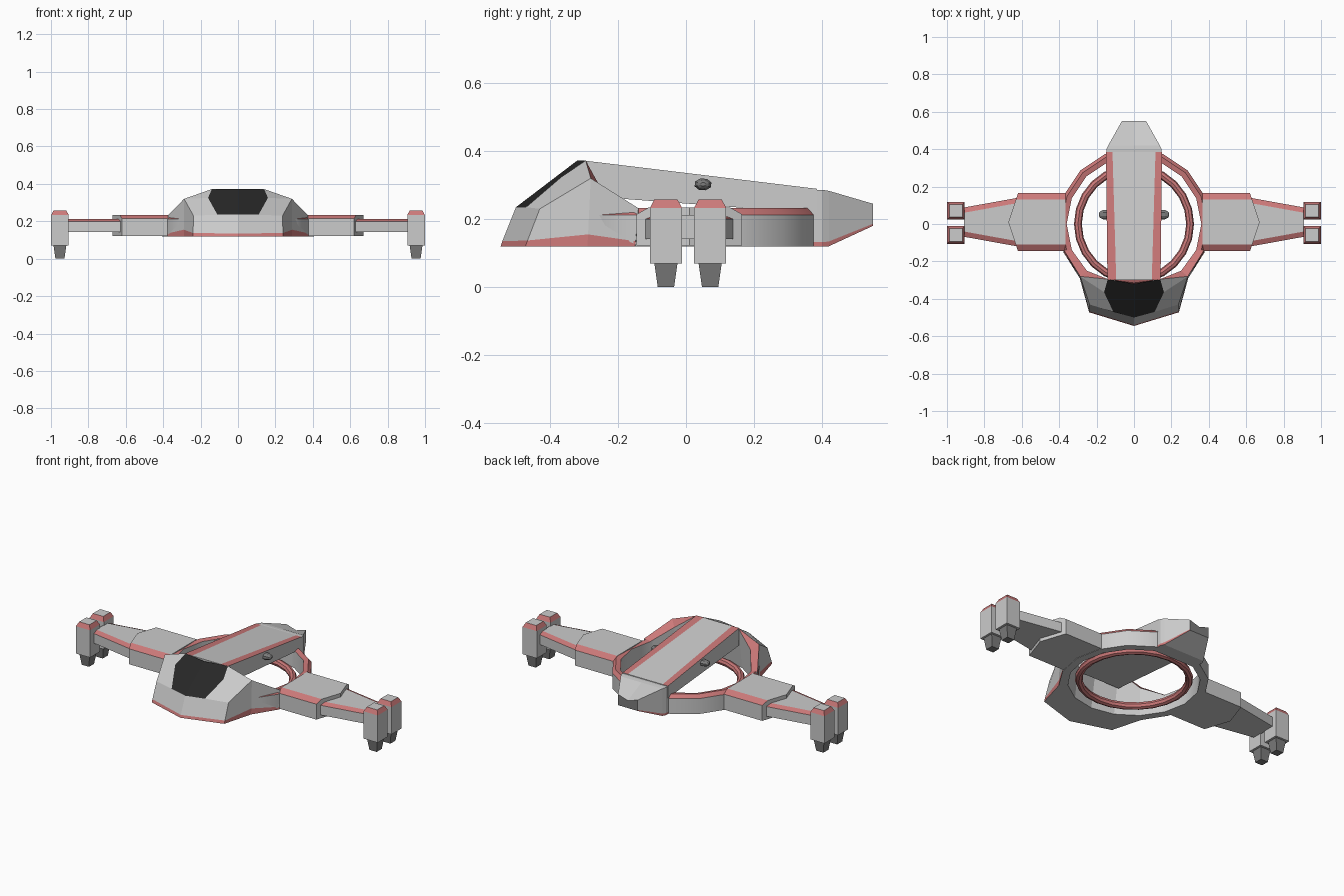
import bpy, bmesh, math

if "Cube" in bpy.data.objects:
    bpy.data.objects.remove(bpy.data.objects["Cube"])

def mat(name, c):
    m = bpy.data.materials.new(name)
    m.diffuse_color = (*c, 1)
    m.use_nodes = True
    m.node_tree.nodes["Principled BSDF"].inputs["Base Color"].default_value = m.diffuse_color
    return m

GREY, RED, BLACK, DARK = range(4)
MATS = [mat("hull grey", (0.6, 0.6, 0.6)), mat("trim red", (0.6, 0.19, 0.19)),
        mat("canopy black", (0.02, 0.02, 0.02)), mat("dark grey", (0.2, 0.2, 0.2))]

def build(name, verts, faces, smooth=False, mirror=False):
    """faces: list of (vertex indices, material)"""
    bm = bmesh.new()
    vs = [bm.verts.new(v) for v in verts]
    for idx, m in faces:
        bm.faces.new([vs[i] for i in idx]).material_index = m
    if mirror:
        g = bmesh.ops.duplicate(bm, geom=bm.verts[:] + bm.edges[:] + bm.faces[:])["geom"]
        for v in g:
            if isinstance(v, bmesh.types.BMVert):
                v.co.x *= -1
        bmesh.ops.remove_doubles(bm, verts=bm.verts, dist=0.0005)
    bmesh.ops.recalc_face_normals(bm, faces=bm.faces)
    me = bpy.data.meshes.new(name)
    bm.to_mesh(me)
    bm.free()
    for m in MATS:
        me.materials.append(m)
    ob = bpy.data.objects.new(name, me)
    bpy.context.collection.objects.link(ob)
    if smooth:
        bpy.ops.object.select_all(action='DESELECT')
        ob.select_set(True)
        bpy.context.view_layer.objects.active = ob
        bpy.ops.object.shade_smooth_by_angle(angle=math.radians(35))
    return ob

def loft(name, sections, colours, caps=None, closed=False, smooth=False, end=GREY):
    """Skin equal-length loops of points; colours has one entry per loop edge."""
    n, k = len(sections[0]), len(sections)
    verts = [p for s in sections for p in s]
    faces = []
    for i in range(k if closed else k - 1):
        a, b = i * n, (i + 1) % k * n
        for j in range(n):
            q = (j + 1) % n
            faces.append(((a + j, a + q, b + q, b + j), colours[j]))
    if not closed:
        for c in caps or [range(n)]:
            faces.append((tuple(c), GREY))
            faces.append((tuple(i + (k - 1) * n for i in c), end))
    return build(name, verts, faces, smooth)

def ring(name, profile, colours, steps):
    secs = []
    for i in range(steps):
        t = 2 * math.pi * i / steps
        secs.append([(r * math.cos(t), r * math.sin(t), z) for r, z in profile])
    return loft(name, secs, colours, closed=True, smooth=True)

# main ring with a red crown, and the free inner ring
ring("main_ring", [(.36, .12), (.405, .12), (.405, .212), (.388, .232), (.36, .226)],
     [GREY, GREY, RED, RED, GREY], 16)
tube = [(.30 + .021 * math.cos(a * math.pi / 4), .145 + .021 * math.sin(a * math.pi / 4)) for a in range(8)]
ring("inner_ring", tube, [RED] * 8, 24)

# nose hull (right half, mirrored)
P = dict(
    A0=(0, -.545, .12), A1=(.24, -.472, .12), A2=(.29, -.29, .12), A3=(.378, -.15, .12),
    B0=(0, -.540, .135), B1=(.24, -.466, .137), B2=(.29, -.288, .155), B3=(.378, -.148, .135),
    C0=(0, -.50, .235), C1=(.238, -.43, .23), D=(.288, -.28, .32), E=(.375, -.14, .232),
    K1=(.16, -.365, .325), K2=(.11, -.47, .235), T=(.14, -.295, .372), T0=(0, -.32, .372),
    I1=(.252, -.25, .29), F=(.333, -.138, .226), J0=(0, -.36, .12), J1=(.138, -.333, .12),
    J2=(.254, -.254, .12), J3=(.333, -.138, .12))
names = list(P)
hull = [("A0 A1 B1 B0", RED), ("A1 A2 B2 B1", RED), ("A2 A3 B3 B2", RED),
        ("B0 B1 C1 K2 C0", GREY), ("C1 D K1 K2", GREY), ("D T K1", GREY),
        ("B1 B2 D C1", GREY), ("B2 B3 E D", GREY), ("C0 K2 K1 T T0", BLACK),
        ("T D I1", RED), ("D E F I1", RED), ("T I1 J2 J1", GREY), ("I1 F J3 J2", GREY),
        ("T0 T J1 J0", GREY), ("A3 J3 F E B3", GREY),
        ("A0 A1 J1 J0", GREY), ("A1 A2 J2 J1", GREY), ("A2 A3 J3 J2", GREY)]
build("nose_hull", list(P.values()),
      [([names.index(w) for w in f.split()], m) for f, m in hull], mirror=True)

# spine beam with red edge stripes on top
def beam(y, w, s, zt, zb):
    return [(-w, y, zb), (w, y, zb), (w, y, zt), (s, y, zt), (-s, y, zt), (-w, y, zt)]
loft("spine_beam", [beam(-.30, .142, .095, .372, .268), beam(.385, .15, .115, .289, .217)],
     [GREY, GREY, RED, GREY, RED, GREY])

# tail block with red lower band and a notched dark exhaust
def tail(y, w, zt, zb, band, dip=0):
    return [(-w, y, zb), (w, y, zb), (w, y, zb + band), (w, y, zt), (0, y, zt - dip),
            (-w, y, zt), (-w, y, zb + band)]
loft("tail", [tail(.335, .148, .285, .12, .012), tail(.40, .148, .286, .12, .012),
              tail(.42, .138, .283, .12, .014), tail(.55, .065, .245, .18, .006, .02)],
     [GREY, RED, GREY, GREY, GREY, GREY, RED], end=DARK)

# wings: chamfered boxes with red top edges, optional pointed end
def wing(x, y0, y1, z0, z1, s, c, tip=0):
    m, h = (y0 + y1) / 2, (y1 - y0) / 2
    pts = [(y0, z0), (m, z0), (y1, z0), (y1, z1 - c), (y1 - s, z1), (m, z1), (y0 + s, z1), (y0, z1 - c)]
    return [(x + tip * (1 - abs(y - m) / h), y, z) for y, z in pts]
WING_COL = [GREY, GREY, GREY, RED, GREY, GREY, RED, GREY]
HALVES = [(2, 1, 5, 4, 3), (1, 0, 7, 6, 5)]

def flip(secs, sx):
    return [[(x * sx, y, z) for x, y, z in s] for s in secs]

for side, sx in (("right", 1), ("left", -1)):
    loft("wing_root_" + side, flip([
        wing(.365, -.145, .165, .122, .234, .035, .02),
        wing(.62, -.145, .165, .122, .234, .035, .02, .052)], sx), WING_COL, HALVES)
    loft("wing_outer_" + side, flip([
        wing(.60, -.124, .144, .142, .212, .028, .012),
        wing(.91, -.068, .088, .142, .212, .028, .012)], sx), WING_COL, HALVES)
    # side pod on the beam
    pod = []
    for x, r in ((.13, .026), (.165, .026), (.182, .018), (.188, .008)):
        pod.append([(x * sx, .05 + r * math.cos(a * math.pi / 4 + .3),
                     .302 + .7 * r * math.sin(a * math.pi / 4 + .3)) for a in range(8)])
    loft("side_pod_" + side, pod, [DARK] * 8, end=DARK)

    # landing legs with tapered feet
    for tag, cy in (("rear", .071), ("front", -.059)):
        def box(z, hx, hy):
            cx = .952 * sx
            return [(cx - hx, cy - hy, z), (cx + hx, cy - hy, z), (cx + hx, cy + hy, z), (cx - hx, cy + hy, z)]
        loft(f"leg_{tag}_{side}", [box(.07, .047, .047), box(.233, .047, .047)], [GREY] * 4)
        loft(f"leg_cap_{tag}_{side}", [box(.233, .047, .047), box(.258, .034, .034)], [RED] * 4)
        loft(f"foot_{tag}_{side}", [box(.07, .034, .034), box(0, .024, .024)], [DARK] * 4, end=DARK)
